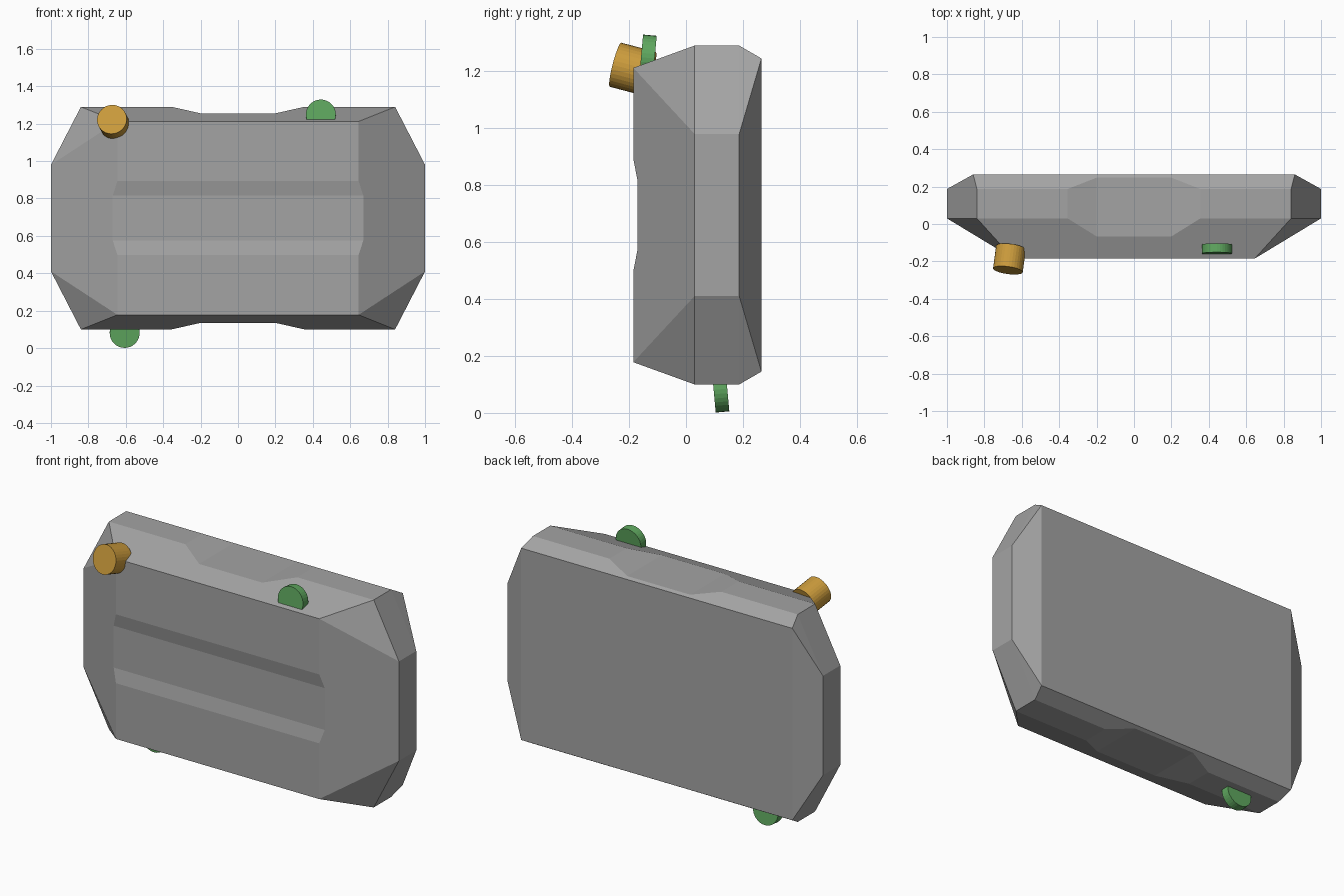
import bpy, bmesh
from mathutils import Vector

if "Cube" in bpy.data.objects:
    bpy.data.objects.remove(bpy.data.objects["Cube"])

MID_Z = 0.695


def mesh_object(name, bm):
    bmesh.ops.recalc_face_normals(bm, faces=bm.faces)
    me = bpy.data.meshes.new(name)
    bm.to_mesh(me)
    bm.free()
    ob = bpy.data.objects.new(name, me)
    bpy.context.collection.objects.link(ob)
    return ob


def material(name, rgb):
    m = bpy.data.materials.new(name)
    m.diffuse_color = (*rgb, 1)
    m.use_nodes = True
    m.node_tree.nodes["Principled BSDF"].inputs["Base Color"].default_value = m.diffuse_color
    return m


def prism(name, points, direction):
    bm = bmesh.new()
    face = bm.faces.new([bm.verts.new(p) for p in points])
    out = bmesh.ops.extrude_face_region(bm, geom=[face])
    verts = [v for v in out["geom"] if isinstance(v, bmesh.types.BMVert)]
    bmesh.ops.translate(bm, verts=verts, vec=direction)
    return mesh_object(name, bm)


def disc(name, centre, axis, radius, depth, mat):
    bm = bmesh.new()
    bmesh.ops.create_cone(bm, cap_ends=True, segments=32,
                          radius1=radius, radius2=radius, depth=depth)
    ob = mesh_object(name, bm)
    ob.location = centre
    ob.rotation_mode = 'QUATERNION'
    ob.rotation_quaternion = Vector(axis).to_track_quat('Z', 'Y')
    ob.data.materials.append(mat)
    return ob


# Body: hull of the front plate, the chamfered middle band and the back plate
corners = [(0.645, -0.185, 0.517), (0.86, 0.265, 0.55)]
for y in (0.03, 0.187):
    corners += [(0.84, y, 0.595), (1.0, y, 0.285)]
bm = bmesh.new()
for x, y, z in corners:
    for sx in (-1, 1):
        for sz in (-1, 1):
            bm.verts.new((sx * x, y, MID_Z + sz * z))
bmesh.ops.convex_hull(bm, input=bm.verts)
bmesh.ops.dissolve_limit(bm, angle_limit=0.01, verts=bm.verts, edges=bm.edges)
body = mesh_object("body", bm)

# Shallow recesses: top, bottom and across the front
cutters = []
for side, s in (("top", 1), ("bottom", -1)):
    profile = [(-0.2, 0.56), (0.2, 0.56), (0.51, 0.63), (-0.51, 0.63)]
    cutters.append(prism(side + "_recess_cutter",
                         [(x, -1, MID_Z + s * z) for x, z in profile], (0, 2, 0)))
profile = [(-0.17, 0.12), (-0.20, 0.275), (-0.20, -0.275), (-0.17, -0.12)]
cutters.append(prism("front_recess_cutter",
                     [(-2, y, MID_Z + z) for y, z in profile], (4, 0, 0)))
for c in cutters:
    c.hide_render = True
    mod = body.modifiers.new(c.name, 'BOOLEAN')
    mod.operation = 'DIFFERENCE'
    mod.solver = 'EXACT'
    mod.object = c

# Bake the recesses and remove the cutters
bpy.context.view_layer.update()
graph = bpy.context.evaluated_depsgraph_get()
carved = bpy.data.meshes.new_from_object(body.evaluated_get(graph))
body.modifiers.clear()
body.data = carved
for c in cutters:
    bpy.data.objects.remove(c)
body.data.materials.clear()
body.data.materials.append(material("dark_grey", (0.37, 0.37, 0.37)))

# Tilted knob at the upper left corner
orange = material("orange", (0.6, 0.33, 0.045))
disc("corner_knob", (-0.666, -0.187, 1.207), (0.13, 0.955, -0.25), 0.08, 0.126, orange)

# Thin half-sunk discs on top and underneath
green = material("green", (0.115, 0.39, 0.115))
disc("top_disc", (0.443, -0.134, 1.247), (0, 0.995, -0.09), 0.08, 0.048, green)
disc("bottom_disc", (-0.606, 0.121, 0.083), (0, 0.995, 0.09), 0.08, 0.048, green)
